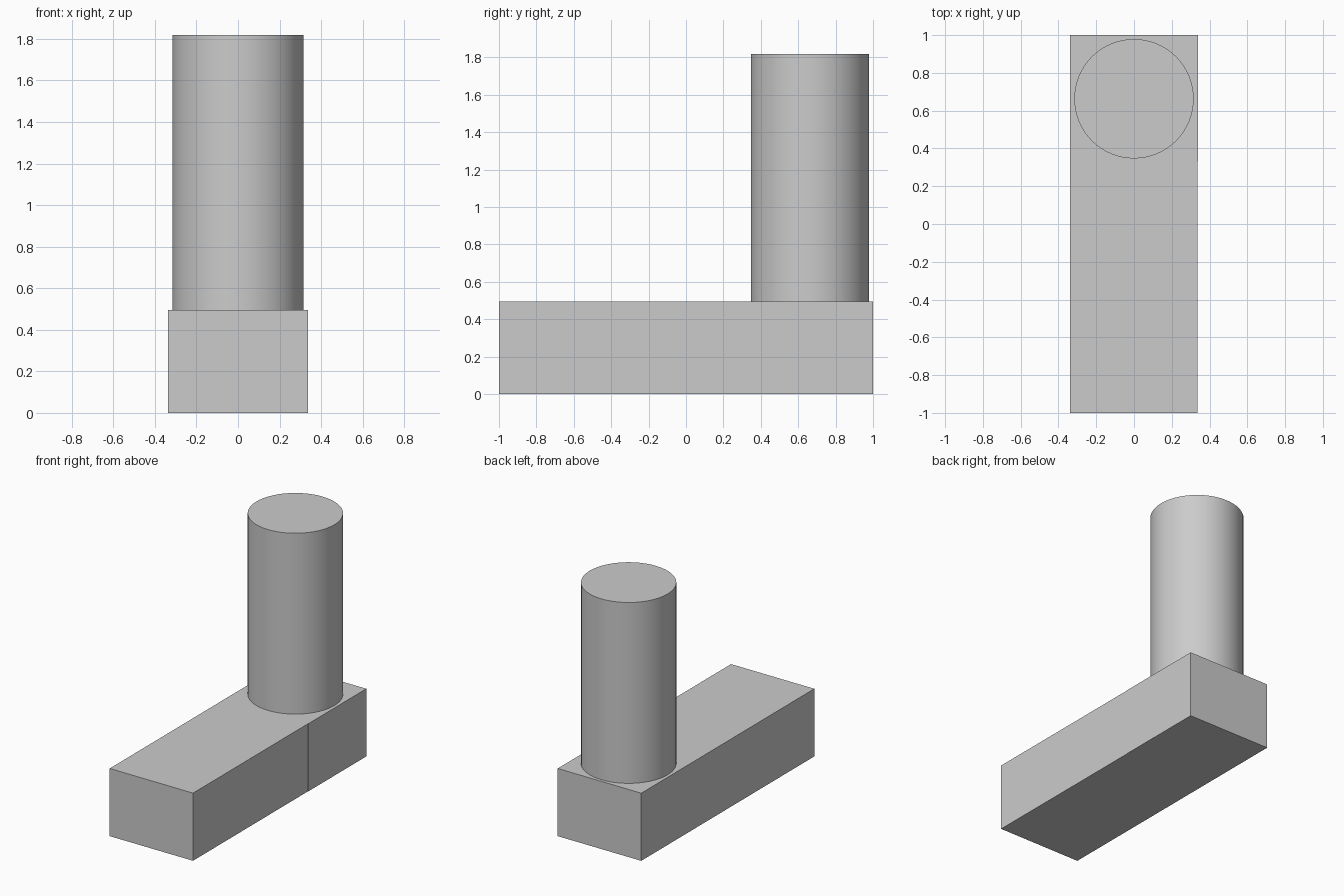
import bpy
import math

if "Cube" in bpy.data.objects:
    bpy.data.objects.remove(bpy.data.objects["Cube"])

# Single plain grey used on every part
grey = bpy.data.materials.new("plain_grey")
grey.diffuse_color = (0.6, 0.6, 0.6, 1)
grey.use_nodes = True
grey.node_tree.nodes["Principled BSDF"].inputs["Base Color"].default_value = grey.diffuse_color

BASE_H, TOP_H = 0.495, 1.818
HALF_W = 0.338
SEAM_Y = 0.33


def block(name, x0, x1, y0, y1, z0, z1):
    bpy.ops.mesh.primitive_cube_add(
        size=1, location=((x0 + x1) / 2, (y0 + y1) / 2, (z0 + z1) / 2))
    obj = bpy.context.object
    obj.name = name
    obj.scale = (x1 - x0, y1 - y0, z1 - z0)
    bpy.ops.object.transform_apply(location=False, rotation=False, scale=True)
    obj.data.materials.append(grey)
    return obj


# Base: long front block and a rear block a hair wider on the right
block("front_base", -HALF_W, HALF_W - 0.002, -1, SEAM_Y, 0, BASE_H)
block("rear_base", -HALF_W, HALF_W, SEAM_Y, 1, 0, BASE_H)

# Upright round column standing on the rear block
bpy.ops.mesh.primitive_cylinder_add(
    vertices=64, radius=0.316, depth=TOP_H - BASE_H,
    location=(0, 0.663, (TOP_H + BASE_H) / 2))
column = bpy.context.object
column.name = "column"
column.data.materials.append(grey)
bpy.ops.object.shade_smooth_by_angle(angle=math.radians(30))
